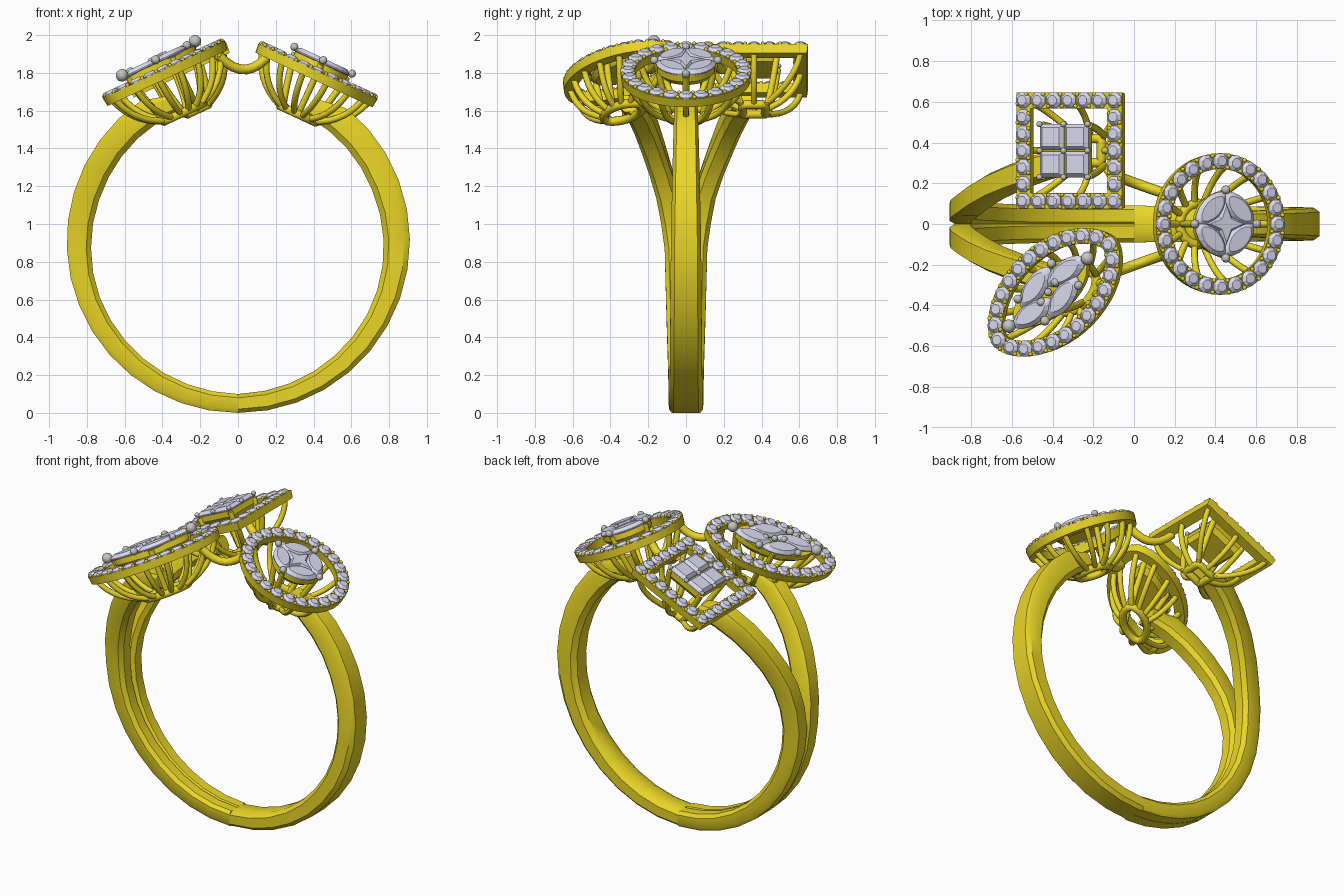
import bpy, bmesh, math
from mathutils import Matrix, Vector

if "Cube" in bpy.data.objects:
    bpy.data.objects.remove(bpy.data.objects["Cube"])


def material(name, rgb):
    m = bpy.data.materials.new(name)
    m.diffuse_color = (*rgb, 1)
    m.use_nodes = True
    m.node_tree.nodes["Principled BSDF"].inputs["Base Color"].default_value = m.diffuse_color
    return m


GOLD = material("gold", (0.83, 0.68, 0.02))
STONE = material("stone", (0.70, 0.70, 0.86))
GREY = material("prong_grey", (0.55, 0.56, 0.52))


def finish(name, bm, mat, smooth=None):
    bmesh.ops.recalc_face_normals(bm, faces=bm.faces)
    me = bpy.data.meshes.new(name)
    bm.to_mesh(me)
    bm.free()
    ob = bpy.data.objects.new(name, me)
    bpy.context.collection.objects.link(ob)
    me.materials.append(mat)
    if smooth:
        bpy.ops.object.select_all(action='DESELECT')
        ob.select_set(True)
        bpy.context.view_layer.objects.active = ob
        bpy.ops.object.shade_smooth_by_angle(angle=math.radians(smooth))
    return ob


def loft(bm, rings, wrap=False):
    # skin a list of closed loops; wrap joins last to first, else ends are capped
    vs = [[bm.verts.new(p) for p in r] for r in rings]
    n = len(vs[0])
    for a, b in zip(vs, vs[1:] + (vs[:1] if wrap else [])):
        for i in range(n):
            bm.faces.new((a[i], a[(i + 1) % n], b[(i + 1) % n], b[i]))
    if not wrap:
        bm.faces.new(vs[0])
        bm.faces.new(vs[-1])


def tubes(name, paths, radius, cyclic=False):
    cu = bpy.data.curves.new(name, 'CURVE')
    cu.dimensions = '3D'
    cu.bevel_depth, cu.bevel_resolution, cu.use_fill_caps = radius, 2, True
    for path in paths:
        s = cu.splines.new('POLY')
        s.points.add(len(path) - 1)
        for q, p in zip(s.points, path):
            q.co = (*p, 1)
        s.use_cyclic_u = cyclic
        s.use_smooth = True
    ob = bpy.data.objects.new(name, cu)
    bpy.context.collection.objects.link(ob)
    cu.materials.append(GOLD)
    bpy.ops.object.select_all(action='DESELECT')
    ob.select_set(True)
    bpy.context.view_layer.objects.active = ob
    bpy.ops.object.convert(target='MESH')


def bend(a, b, c, n=7):
    # curved path through a control point
    a, b, c = Vector(a), Vector(b), Vector(c)
    return [a * (1 - t) ** 2 + b * 2 * t * (1 - t) + c * t * t for t in (i / n for i in range(n + 1))]


def interp(table, t):
    for (t0, v0), (t1, v1) in zip(table, table[1:]):
        if min(t0, t1) <= t <= max(t0, t1):
            return v0 + (v1 - v0) * (t - t0) / (t1 - t0)
    return table[-1][1]


# Shanks: a chamfered band swept round the finger
def shank(name, a0, a1, steps, y_of, hw_of, in_of, out_of):
    bm, rings = bmesh.new(), []
    for i in range(steps + 1):
        t = a0 + (a1 - a0) * i / steps
        y, h, ri, ro = (interp(k, t) for k in (y_of, hw_of, in_of, out_of))
        th = ro - ri
        sec = [(-h, ri + .2 * th), (-.6 * h, ri), (.6 * h, ri), (h, ri + .2 * th),
               (h, ro - .2 * th), (.75 * h, ro), (-.75 * h, ro), (-h, ro - .2 * th)]
        c, s = math.cos(math.radians(t)), math.sin(math.radians(t))
        rings.append([(r * c, y + u, .91 + r * s) for u, r in sec])
    loft(bm, rings)
    finish(name, bm, GOLD, 35)


shank("single_shank", -90, 61, 15, [(-90, 0), (61, 0)], [(-90, .09), (0, .08), (61, .06)],
      [(-90, .81), (-25, .785), (20, .76), (61, .755)], [(-90, .91), (50, .91), (61, .86)])
for name, sgn, off in (("fork_shank_back", 1, .025), ("fork_shank_front", -1, 0)):
    shank(name, 270, 115, 16,
          [(270, sgn * .04), (230, sgn * .042), (180, sgn * .058), (161, sgn * .105),
           (146, sgn * (.165 + off / 2)), (126, sgn * (.24 + off)), (115, sgn * (.285 + off))],
          [(270, .05), (180, .056), (115, .066)],
          [(270, .81), (200, .79), (160, .765), (115, .755)],
          [(270, .91), (125, .905), (115, .85)])


# 2D outline helpers
def oval(a, b, n=48, e=1.0):
    r = []
    for i in range(n):
        c, s = math.cos(math.tau * i / n), math.sin(math.tau * i / n)
        r.append(Vector((a * c, b * math.copysign(abs(s) ** e, s))))
    return r


def box(h):
    return [Vector(p) for p in ((h, h), (-h, h), (-h, -h), (h, -h))]


def inset(pts, d):
    out, n = [], len(pts)
    for i in range(n):
        e0, e1 = (pts[i] - pts[i - 1]).normalized(), (pts[(i + 1) % n] - pts[i]).normalized()
        n0, n1 = Vector((-e0.y, e0.x)), Vector((-e1.y, e1.x))
        out.append(pts[i] + (n0 + n1) * d / (1 + n0.dot(n1)))
    return out


def spaced(pts, count, shift=0.0):
    # evenly spaced points along a closed outline
    seg = [(pts[(i + 1) % len(pts)] - pts[i]).length for i in range(len(pts))]
    out = []
    for k in range(count):
        d, i = sum(seg) * (k + shift) / count, 0
        while d > seg[i] + 1e-9 and i < len(seg) - 1:
            d, i = d - seg[i], i + 1
        out.append(pts[i].lerp(pts[(i + 1) % len(pts)], d / seg[i]))
    return out


def gem(bm, pts, M, w, h, d, table=.6):
    c = sum(pts, Vector((0, 0))) / len(pts)
    rows = [(.15, w - d), (1, w - .006), (1, w), (table, w + h)]
    loft(bm, [[M @ (c + (p - c) * k).to_3d() + M.to_3x3() @ Vector((0, 0, z)) for p in pts] for k, z in rows])


def placed(pts, x, y, ang):
    R = Matrix.Rotation(ang, 2)
    return [R @ p + Vector((x, y)) for p in pts]


def balls(name, items, mat, M, sub=2):
    bm = bmesh.new()
    for p, w, r in items:
        bmesh.ops.create_icosphere(bm, subdivisions=sub, radius=r,
                                   matrix=Matrix.Translation(M @ Vector((p.x, p.y, w))))
    finish(name, bm, mat, 60)


# One tilted cluster head: halo, stones, basket, raised seat
def head(name, loc, tilt, spin, outline, n_spokes, gems, seat, prongs, base_k):
    M = (Matrix.Translation(loc) @ Matrix.Rotation(math.radians(tilt), 4, 'Y')
         @ Matrix.Rotation(math.radians(spin), 4, 'Z'))
    at = lambda p, w: M @ Vector((p.x, p.y, w))
    inner, mid = inset(outline, .078), inset(outline, .039)
    bm = bmesh.new()
    loft(bm, [[at(p, w) for p in o] for o, w in
              ((outline, .02), (inset(outline, .006), -.03), (inset(outline, .07), -.03), (inner, .02))], True)
    finish(name + "_halo_band", bm, GOLD, 30)
    bm = bmesh.new()
    for p in spaced(mid, 24):
        gem(bm, placed(oval(.041, .041, 8), p.x, p.y, .39), M, .026, .015, .045)
    finish(name + "_halo_stones", bm, STONE)
    beads = [(p, .026, .012) for o in (inset(outline, .01), inset(outline, .068)) for p in spaced(o, 24, .5)]
    balls(name + "_halo_beads", beads, GOLD, M, 1)
    # basket
    rim = spaced(mid, n_spokes)
    tubes(name + "_basket", [bend(at(p, -.02), at(p * .85, -.17), at(p * base_k, -.23)) for p in rim], .017)
    tubes(name + "_base_ring", [[at(p * base_k, -.23) for p in spaced(mid, 24)]], .024, True)
    tubes(name + "_inner_posts", [bend(at(p * .95, .06), at(p * .8, -.1), at(p * .55, -.23))
                                  for p in spaced(seat, 4)], .018)
    # seat and centre stones
    bm = bmesh.new()
    loft(bm, [[at(p * k, w) for p in seat] for k, w in ((.8, 0), (.97, .03), (.97, .066))])
    finish(name + "_seat", bm, GOLD, 30)
    bm = bmesh.new()
    for g in gems:
        gem(bm, g, M, .075, .02, .04, .72)
    finish(name + "_centre_stones", bm, STONE)
    balls(name + "_prongs", [(Vector((x, y)), .085, r) for x, y, r in prongs], GREY, M)


# Round head: four petals round a star
petals = [placed(oval(.112, .056, 16, 1.3), .105 * math.cos(a), .105 * math.sin(a), a + math.pi / 2)
          for a in (math.pi / 4 + k * math.pi / 2 for k in range(4))]
star = [Vector((math.cos(k * math.pi / 4), math.sin(k * math.pi / 4))) * (.05 if k % 2 else .125) for k in range(8)]
head("round", (.415, 0, 1.79), 25, 0, oval(.348, .348), 14, petals + [star], oval(.16, .16, 24),
     [(.168, 0, .022), (-.168, 0, .022), (0, .168, .022), (0, -.168, .022)], .33)

# Square head: two by two square stones
squares = [placed(box(.064), x, y, 0) for x in (-.067, .067) for y in (-.067, .067)]
head("square", (-.31, .36, 1.815), -25, 0, box(.286), 8, squares, box(.132),
     [(x, y, .015) for x in (-.13, 0, .13) for y in (-.13, 0, .13)], .24)

# Marquise head: four slanted leaf stones
leaves = [placed(oval(.125, .056, 16, 1.3), x, y, a) for x, y, a in
          ((.135, .025, -.1), (-.135, -.025, -.1), (-.045, .065, .25), (.045, -.065, .25))]
head("marquise", (-.385, -.335, 1.8), -25, 38, oval(.42, .25, 48, 1.15), 14, leaves, oval(.25, .115, 24, 1.1),
     [(.27, 0, .034), (-.27, 0, .034), (.1, .1, .024), (-.1, -.1, .024), (.06, .015, .022), (-.06, -.015, .022),
      (-.15, .075, .022), (.15, -.075, .022), (0, 0, .02)], .36)

# Bridges joining the heads
tubes("bridges", [bend((.15, s * .15, 1.88), (.03, s * .19, 1.75), (-.1, s * .24, 1.89)) for s in (1, -1)], .026)
